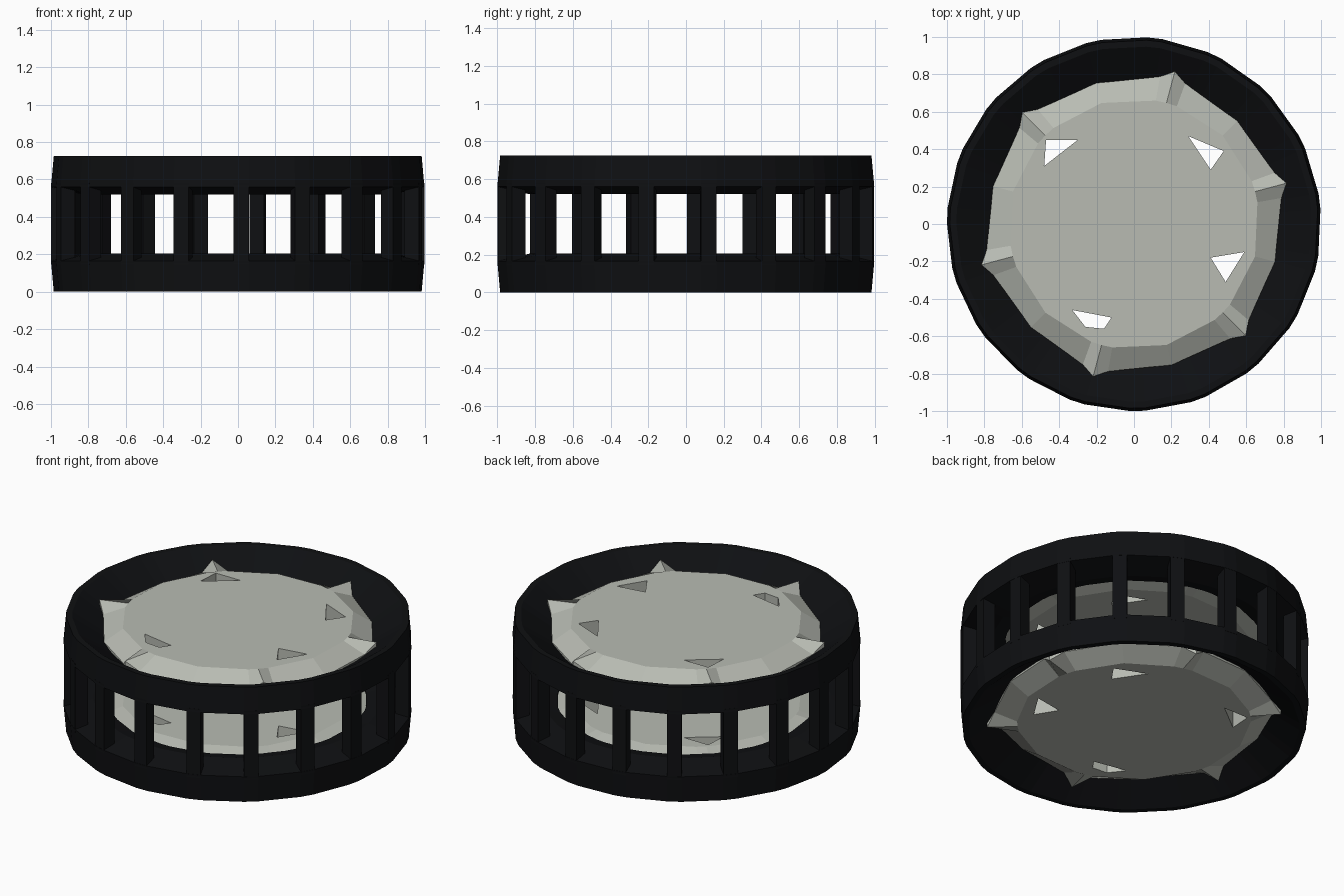
import bpy, bmesh, math

if "Cube" in bpy.data.objects:
    bpy.data.objects.remove(bpy.data.objects["Cube"])

BARS = 19          # window bars around the cage
MID = 0.3625       # mid height; everything mirrors about it


def bar_angle(i):
    # spacing is slightly wider on the right half than on the left
    return -89 + 19.19 * i if i <= 9 else 83.7 + 18.73 * (i - 9)


def material(name, rgb):
    m = bpy.data.materials.new(name)
    m.diffuse_color = (*rgb, 1)
    m.use_nodes = True
    m.node_tree.nodes["Principled BSDF"].inputs["Base Color"].default_value = m.diffuse_color
    return m


black = material("black", (0.0045, 0.005, 0.006))
grey = material("pale_grey", (0.48, 0.50, 0.45))


def polar(r, deg, z):
    a = math.radians(deg)
    return (r * math.cos(a), r * math.sin(a), z)


def finish(name, bm, mat=None):
    bmesh.ops.recalc_face_normals(bm, faces=bm.faces)
    me = bpy.data.meshes.new(name)
    bm.to_mesh(me)
    bm.free()
    ob = bpy.data.objects.new(name, me)
    bpy.context.collection.objects.link(ob)
    if mat:
        me.materials.append(mat)
    return ob


def bridge(bm, a, b):
    n = len(a)
    for i in range(n):
        bm.faces.new((a[i], a[(i + 1) % n], b[(i + 1) % n], b[i]))


def side(z, top):
    return z if top else 2 * MID - z


# Upper and lower rims: chamfered profile swept around the bar edges
RIM = [(0.985, 0.725), (1.0, 0.56), (0.83, 0.52), (0.74, 0.54), (0.74, 0.585), (0.95, 0.725)]
angles = [bar_angle(i) + s for i in range(BARS) for s in (-2.4, 2.4)]
for name, top in (("upper_rim", True), ("lower_rim", False)):
    bm = bmesh.new()
    rings = [[bm.verts.new(polar(r, a, side(z, top))) for r, z in RIM] for a in angles]
    for i, ring in enumerate(rings):
        bridge(bm, ring, rings[(i + 1) % len(rings)])
    finish(name, bm, black)

# Window bars: thin posts between the rims
bm = bmesh.new()
for i in range(BARS):
    c = bar_angle(i)
    plan = [(0.999, -2.4, 0.58), (0.999, 2.4, 0.58), (0.92, 2.4, 0.56), (0.92, -2.4, 0.56)]
    hi = [bm.verts.new(polar(r, c + d, z)) for r, d, z in plan]
    lo = [bm.verts.new(polar(r, c + d, side(z, False))) for r, d, z in plan]
    bridge(bm, hi, lo)
    bm.faces.new(hi)
    bm.faces.new(lo)
finish("window_bars", bm, black)

# Cutter for the four small triangular holes
HOLES = [[(-0.47, 0.45), (-0.30, 0.45), (-0.48, 0.31)],
         [(0.29, 0.47), (0.48, 0.39), (0.41, 0.29)],
         [(0.41, -0.18), (0.59, -0.15), (0.49, -0.31)],
         [(-0.33, -0.46), (-0.12, -0.50), (-0.16, -0.56), (-0.26, -0.55)]]
bm = bmesh.new()
for tri in HOLES:
    lo = [bm.verts.new((x, y, -0.2)) for x, y in tri]
    hi = [bm.verts.new((x, y, 1.0)) for x, y in tri]
    bridge(bm, lo, hi)
    bm.faces.new(lo)
    bm.faces.new(hi)
cutter = finish("hole_cutter", bm)
cutter.hide_render = True
cutter.hide_set(True)

# Plates: twelve-sided discs with a sloped edge and six narrow raised corners
for name, top in (("upper_plate", True), ("lower_plate", False)):
    bm = bmesh.new()
    loops = [[], [], [], []]
    for k in range(12):
        a = 15 + 30 * k
        if k % 2 == 0:
            points = [(-5, 0.80, 0.63), (0, 0.845, 0.685), (5, 0.80, 0.63)]
        else:
            points = [(0, 0.78, 0.615)]
        for d, r, z in points:
            levels = [(0.67, 0.69), (r, z), (r, 0.56), (0.67, 0.525)]
            for loop, (rad, h) in zip(loops, levels):
                loop.append(bm.verts.new(polar(rad, a + d, side(h, top))))
    for a, b in zip(loops, loops[1:]):
        bridge(bm, a, b)
    bm.faces.new(loops[0])
    bm.faces.new(loops[-1])
    plate = finish(name, bm, grey)
    cut = plate.modifiers.new("holes", "BOOLEAN")
    cut.operation = "DIFFERENCE"
    cut.solver = "EXACT"
    cut.object = cutter
